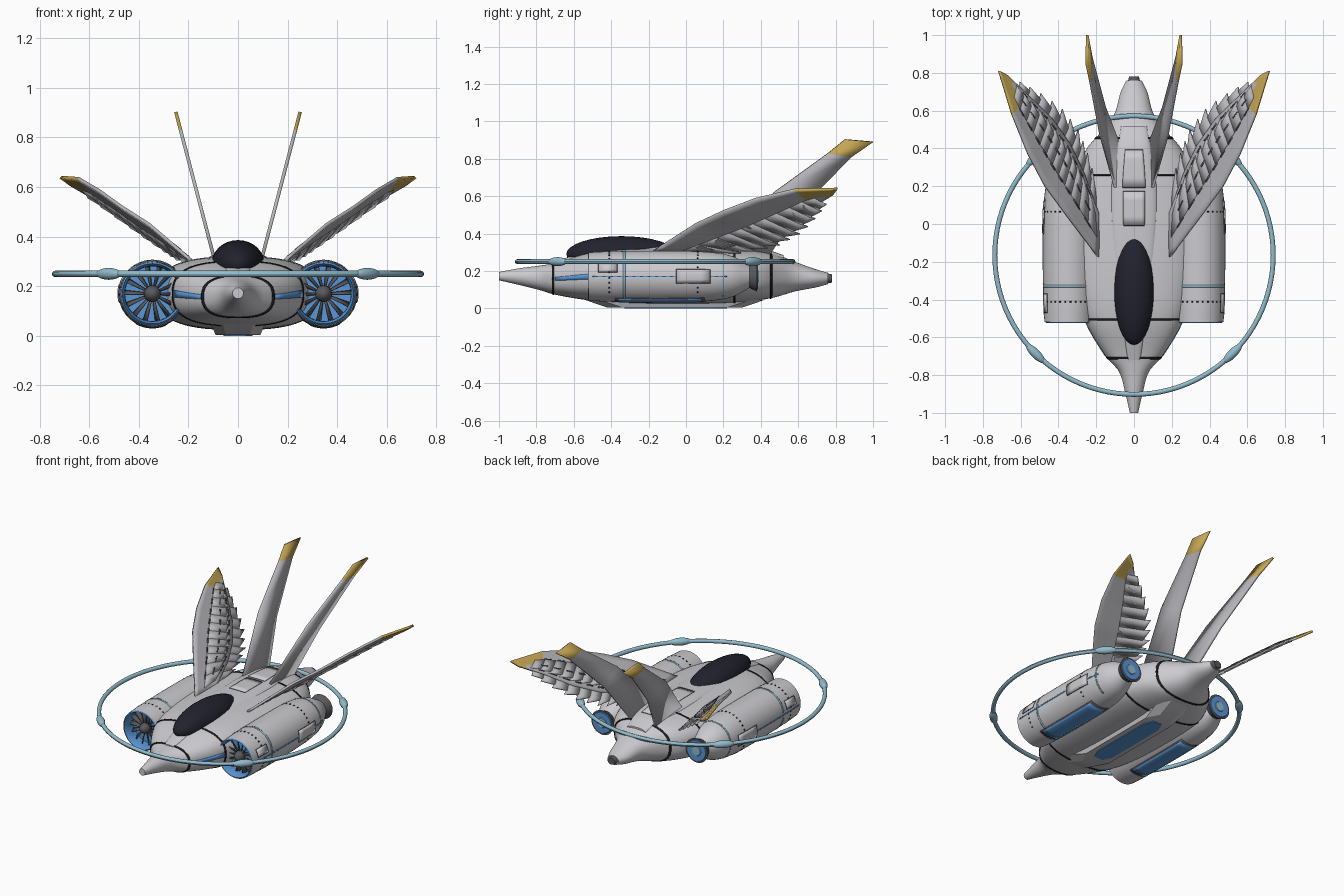
import bpy, bmesh, math
from mathutils import Vector, Matrix
from math import sin, cos, pi, radians

if "Cube" in bpy.data.objects:
    bpy.data.objects.remove(bpy.data.objects["Cube"])

def material(name, r, g, b):
    m = bpy.data.materials.new(name)
    m.diffuse_color = (r, g, b, 1)
    m.use_nodes = True
    m.node_tree.nodes["Principled BSDF"].inputs["Base Color"].default_value = m.diffuse_color
    return m

HULL = material("hull grey", 0.60, 0.60, 0.63)
WING = material("wing grey", 0.48, 0.48, 0.51)
DARK = material("dark grey", 0.10, 0.10, 0.11)
BLACK = material("seam black", 0.012, 0.012, 0.014)
GLASS = material("canopy glass", 0.016, 0.016, 0.028)
SKY = material("ring blue", 0.29, 0.50, 0.60)
BLUE = material("intake blue", 0.10, 0.31, 0.68)
GOLD = material("gold", 0.56, 0.38, 0.09)

def make(name, verts, faces, mats, mirror=False, thick=0, rule=None, angle=35):
    me = bpy.data.meshes.new(name)
    me.from_pydata([tuple(v) for v in verts], [], faces)
    for m in mats if isinstance(mats, list) else [mats]:
        me.materials.append(m)
    bm = bmesh.new()
    bm.from_mesh(me)
    bmesh.ops.recalc_face_normals(bm, faces=bm.faces)
    bm.to_mesh(me)
    bm.free()
    if rule:
        for p in me.polygons:
            p.material_index = rule(p)
    me.shade_smooth()
    me.set_sharp_from_angle(angle=radians(angle))
    ob = bpy.data.objects.new(name, me)
    bpy.context.collection.objects.link(ob)
    if thick:
        s = ob.modifiers.new("thickness", 'SOLIDIFY')
        s.thickness, s.offset = thick, 0
    if mirror:
        ob.modifiers.new("mirror", 'MIRROR').use_mirror_merge = False
    return ob

def sample(st, y):
    """Smooth interpolation of loft stations (y, cx, cz, w, h, exponent)."""
    y = min(max(y, st[0][0]), st[-1][0])
    i = next(k for k in range(len(st) - 1) if y <= st[k + 1][0])
    a, b = st[i], st[i + 1]
    p, q = st[max(i - 1, 0)], st[min(i + 2, len(st) - 1)]
    d = b[0] - a[0]
    t = (y - a[0]) / d
    out = []
    for k in range(1, 6):
        m0, m1 = (b[k] - p[k]) / (b[0] - p[0]) * d, (q[k] - a[k]) / (q[0] - a[0]) * d
        out.append((2*t**3 - 3*t*t + 1)*a[k] + (t**3 - 2*t*t + t)*m0
                   + (3*t*t - 2*t**3)*b[k] + (t**3 - t*t)*m1)
    return out

def surf(st, y, a):
    cx, cz, w, h, e = sample(st, y)
    f = lambda c: math.copysign(abs(c) ** (2 / e), c)
    return Vector((cx + w * f(cos(a)), y, cz + h * f(sin(a))))

def grid(fn, nu, nv, base=0):
    v = [fn(i / nu, j / nv) for i in range(nu + 1) for j in range(nv + 1)]
    k = nv + 1
    f = [(base + i*k + j, base + i*k + j + 1, base + (i+1)*k + j + 1, base + (i+1)*k + j)
         for i in range(nu) for j in range(nv)]
    return v, f

def loft(name, st, mat, n=48, steps=48, mirror=False, caps=(True, True)):
    y0, y1 = st[0][0], st[-1][0]
    v = [surf(st, y0 + (y1 - y0) * i / steps, 2*pi*j/n) for i in range(steps + 1) for j in range(n)]
    f = [(i*n + j, i*n + (j+1) % n, (i+1)*n + (j+1) % n, (i+1)*n + j)
         for i in range(steps) for j in range(n)]
    if caps[0]: f.append(tuple(range(n)))
    if caps[1]: f.append(tuple(range(steps*n, steps*n + n)))
    return make(name, v, f, mat, mirror)

def patches(name, st, rects, mat, mirror=False, thick=0.006):
    """Thin plates lying on a lofted surface: (y0, y1, angle0, angle1) in degrees."""
    V, F = [], []
    for y0, y1, a0, a1 in rects:
        nv = max(1, int(abs(a1 - a0) / 6))
        nu = max(1, int((y1 - y0) / 0.04))
        v, f = grid(lambda u, w: surf(st, y0 + (y1-y0)*u, radians(a0 + (a1-a0)*w)), nu, nv, len(V))
        V += v
        F += f
    return make(name, V, F, mat, mirror, thick)

# Fuselage
body = [(-1, 0, .172, .022, .022, 2), (-.9, 0, .17, .045, .043, 2), (-.78, 0, .163, .08, .066, 2.2),
        (-.7, 0, .158, .15, .085, 2.6), (-.51, 0, .17, .26, .128, 2.7), (-.3, 0, .172, .31, .145, 2.7),
        (.0, 0, .172, .33, .148, 2.7), (.25, 0, .172, .31, .143, 2.7), (.4, 0, .175, .25, .13, 2.6),
        (.48, 0, .175, .18, .115, 2.4), (.58, 0, .17, .105, .08, 2.2), (.7, 0, .16, .07, .047, 2),
        (.76, 0, .16, .04, .03, 2)]
loft("fuselage", body, HULL, 64, 70)
loft("tail_nub", [(.75, 0, .16, .034, .028, 2), (.78, 0, .16, .026, .022, 2)], DARK, 24, 2)
patches("fuselage_seams", body, [(y - .005, y + .005, 0, 360) for y in (-.71, -.505, .26, .455)], BLACK)
patches("fuselage_stripe", body, [(-.7, -.51, -3, 3)], BLUE, True)

# Spine fairing with access hatches
spine = [(-.72, 0, .225, .035, .02, 3), (-.55, 0, .265, .062, .03, 3), (-.3, 0, .285, .1, .038, 3),
         (-.05, 0, .29, .122, .043, 3), (.2, 0, .29, .125, .043, 3), (.4, 0, .28, .095, .043, 3),
         (.52, 0, .255, .07, .03, 3)]
loft("spine_fairing", spine, HULL, 48, 40)
patches("hatch_frames", spine, [(-.01, .175, 72, 108), (.19, .395, 70, 110)], DARK, thick=.004)
patches("hatches", spine, [(-.004, .169, 73, 107), (.196, .389, 71, 109)], HULL, thick=.008)

# Canopy
def ellipsoid(name, centre, size, mat, rot=0.0, mirror=False, n=32):
    M = Matrix.Translation(centre) @ Matrix.Rotation(rot, 4, 'Z')
    v, f = grid(lambda u, w: M @ Vector((size[0]*sin(pi*u)*cos(2*pi*w), size[1]*cos(pi*u),
                                         size[2]*sin(pi*u)*sin(2*pi*w))), n // 2, n)
    ob = make(name, v, f, mat, mirror)
    bm = bmesh.new()
    bm.from_mesh(ob.data)
    bmesh.ops.remove_doubles(bm, verts=bm.verts, dist=1e-5)
    bmesh.ops.recalc_face_normals(bm, faces=bm.faces)
    bm.to_mesh(ob.data)
    bm.free()
ellipsoid("canopy", (0, -.345, .29), (.107, .295, .096), GLASS)

# Engine nacelles
CX, CZ = .345, .17
def rnd(*pts):
    return [(y, CX, CZ, r, r, 2) for y, r in pts]
nac = rnd((-.52, .129), (-.42, .134), (-.1, .137), (.12, .131), (.25, .108), (.34, .06))
loft("nacelle", nac, HULL, 48, 36, True, (False, True))
loft("nozzle", rnd((.32, .052), (.38, .08)), DARK, 32, 3, True)
loft("nozzle_glow", rnd((.378, .07), (.384, .066)), BLUE, 32, 1, True)
loft("nozzle_core", rnd((.38, .035), (.388, .03)), SKY, 24, 1, True)
loft("intake_lip", rnd((-.524, .121), (-.515, .128)), BLUE, 48, 2, True, (False, False))
loft("intake_duct", rnd((-.524, .121), (-.5, .112), (-.43, .11)), BLUE, 48, 4, True, (False, False))
loft("fan_disc", rnd((-.44, .112), (-.43, .112)), BLUE, 48, 1, True)
ellipsoid("fan_spinner", (CX, -.47, CZ), (.034, .045, .034), DARK, 0, True, 20)
V, F = [], []
for k in range(14):
    a, d = 2*pi*k/14, .13
    for r, ang, y in ((.02, a - d, -.475), (.02, a + d, -.455), (.11, a + d*.9, -.45), (.11, a - d*.3, -.475)):
        V.append((CX + r*cos(ang), y, CZ + r*sin(ang)))
    F.append((4*k, 4*k+1, 4*k+2, 4*k+3))
make("fan_blades", V, F, DARK, True, .004)

# Nacelle markings, plates and rivets
patches("nacelle_bands", nac, [(-.336, -.324, -60, 200), (.195, .203, -60, 200)], SKY, True, .003)
patches("nacelle_stripe", nac, [(-.5, .22, -1.5, 1.5)], BLUE, True, .003)
patches("side_plate_frames", nac, [(-.053, .13, -16, 17), (-.47, -.367, 9, 32)], DARK, True, .004)
patches("side_plates", nac, [(-.048, .125, -14, 15), (-.465, -.372, 11, 30)], HULL, True, .009)
patches("nacelle_belly_panels", nac, [(-.36, .08, -112, -62)], BLUE, True)
patches("nacelle_belly_frames", nac, [(-.38, .1, -116, -58)], DARK, True, .003)
patches("nacelle_rivets", nac, [(y, y + .008, a, a + 3.5) for y in (-.415, .06)
                                for a in range(-40, 140, 12)], BLACK, True, .004)

# Belly keel with blue inset
def slab(name, w, y0, y1, z0, z1, mat, taper, flare):
    out = []
    for z, s in ((z0, 0), (z1, flare)):
        a, b, ww = y0 - s, y1 + s, w + s * .15
        out += [(-ww, a + taper, z), (-ww*.55, a, z), (ww*.55, a, z), (ww, a + taper, z),
                (ww, b - taper, z), (ww*.55, b, z), (-ww*.55, b, z), (-ww, b - taper, z)]
    f = [tuple(range(8)), tuple(range(8, 16))] + [(i, (i+1) % 8, 8 + (i+1) % 8, 8 + i) for i in range(8)]
    make(name, out, f, mat, angle=20)
slab("belly_keel", .09, -.42, .3, .004, .045, HULL, .08, .12)
slab("belly_panel", .058, -.33, .22, 0, .01, BLUE, .06, 0)

# Halo ring with four pods
R, RC = .737, Vector((0, -.165, .25))
v, f = grid(lambda u, w: RC + Vector(((R + .013*cos(2*pi*w))*cos(2*pi*u),
            (R + .013*cos(2*pi*w))*sin(2*pi*u), .013*sin(2*pi*w))), 96, 12)
make("halo_ring", v, f, SKY)
for k in range(4):
    a = pi/4 + k*pi/2
    ellipsoid("ring_pod_%d" % (k + 1), RC + Vector((R*cos(a), R*sin(a), 0)), (.024, .068, .024), SKY, a, False, 20)

# Feathered wings
LE = [(.19, -.175, .305), (.36, .05, .45), (.47, .20, .52), (.56, .37, .585), (.645, .58, .635), (.715, .81, .64)]
TE = [(.18, .10, .295), (.24, .33, .31), (.30, .48, .35), (.40, .61, .42), (.54, .71, .52), (.66, .78, .60)]
def wing(t, c, lift=0.0):
    t = min(max(t, 0), 1)
    i = min(int(t * 5), 4)
    k = t * 5 - i
    a = Vector(LE[i]).lerp(Vector(LE[i+1]), k)
    b = Vector(TE[i]).lerp(Vector(TE[i+1]), k)
    return a.lerp(b, c) + Vector((-.55, -.2, .8)) * lift
v, f = grid(lambda u, w: wing(u, .78 * w), 30, 8)
make("wing", v, f, [WING, GOLD], True, .014,
     lambda p: int(p.index // 8 >= 24 and (p.index % 8 < 5 or p.index // 8 >= 28)))
def feathers(name, count, c0, c1, lift, thick):
    V, F = [], []
    for k in range(count):
        t0, t1 = .02 + .84*k/count, .02 + .84*(k + 1)/count
        c = c1 - c0
        V += [wing(t0, c0, lift), wing(t1, c0, lift), wing(t1 + .035, c0 + c*.8, lift),
              wing(t1 + .05, c1, lift), wing(t0 + .03, c0 + c*.8, lift)]
        F.append(tuple(range(5*k, 5*k + 5)))
    make(name, V, F, WING, True, thick)
feathers("flight_feathers", 10, .45, 1.06, -.004, .007)
feathers("covert_feathers", 12, .3, .72, .008, .005)
V, F = [], []
for row, c in enumerate((.28, .5, .7)):
    for k in range(9):
        t = .07 + .085*k + .025*row
        V += [wing(t, c, .011), wing(t + .045, c, .011), wing(t + .045, c + .025, .011), wing(t, c + .025, .011)]
        F.append(tuple(range(len(V) - 4, len(V))))
make("feather_slots", V, F, DARK, True, .003)

# Canted tail fins with gold tips
lead = [(.17, .30), (.47, .62), (.76, .83), (.85, .903)]
trail = [(.45, .29), (.62, .54), (.885, .81), (1.0, .89)]
V = [(.098 + (z - .32) * .262, y, z) for pair in zip(lead, trail) for y, z in pair]
make("tail_fin", V, [(2*i, 2*i+1, 2*i+3, 2*i+2) for i in range(3)], [WING, GOLD], True, .014,
     lambda p: int(p.index == 2))
